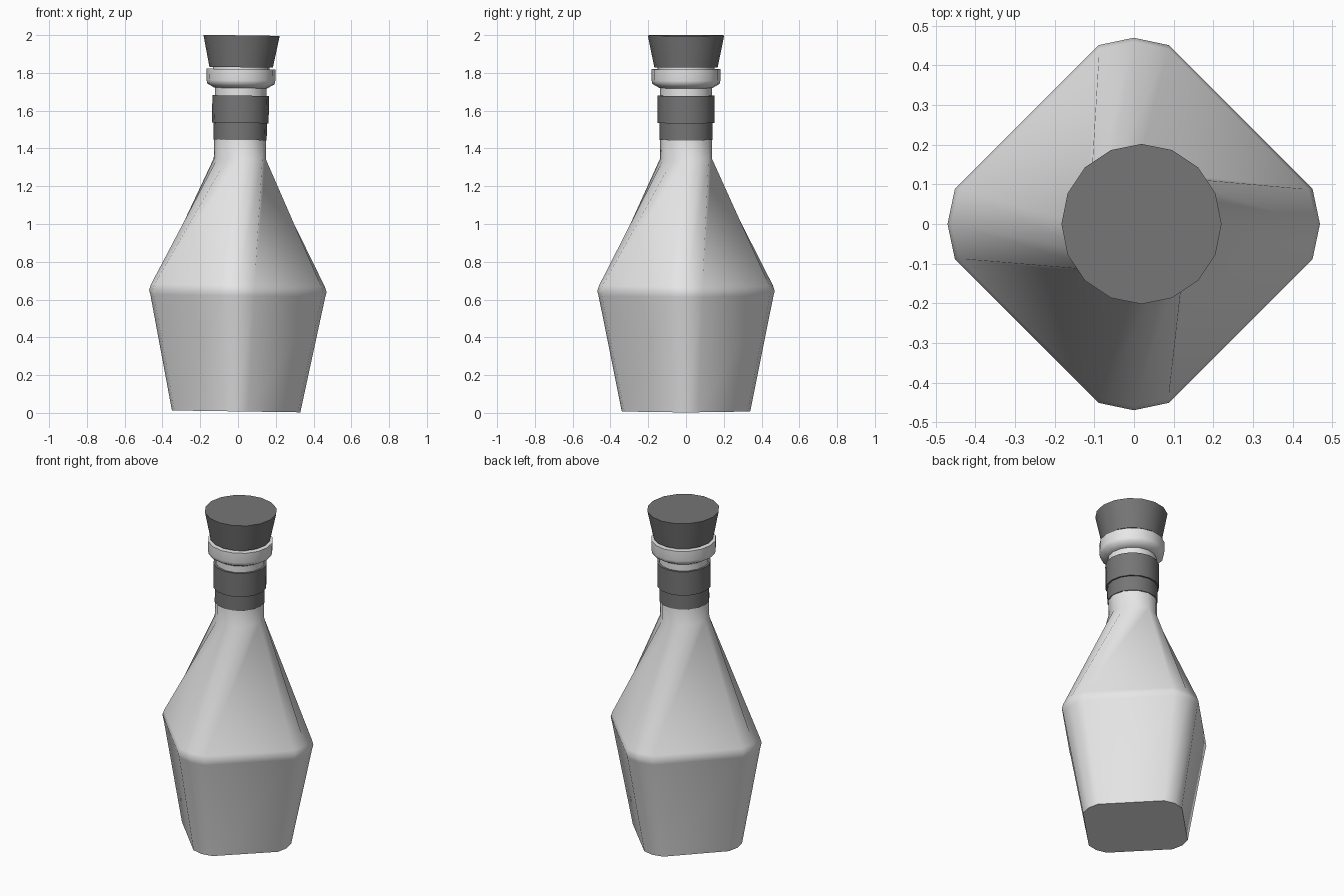
import bpy, bmesh
from math import sin, cos, pi, radians
from mathutils import Matrix

cube = bpy.data.objects.get("Cube")
if cube:
    bpy.data.objects.remove(cube, do_unlink=True)


def material(name, value):
    m = bpy.data.materials.new(name)
    m.use_nodes = True
    colour = (value, value, value, 1)
    m.diffuse_color = colour
    m.node_tree.nodes["Principled BSDF"].inputs["Base Color"].default_value = colour
    return m


pale_glass = material("pale_glass", 0.8)
dark_grey = material("dark_grey", 0.18)

# The whole bottle leans very slightly towards its left
LEAN = Matrix.Translation((-0.01, 0, 0.005)) @ Matrix.Rotation(0.0145, 4, "Y")


def circle(r, sides=16):
    return [(r * cos(2 * pi * i / sides), r * sin(2 * pi * i / sides))
            for i in range(sides)]


def rounded_diamond(r):
    """Square standing on its corner, each corner cut to three points."""
    pts = []
    for q in range(4):
        c, s = cos(q * pi / 2), sin(q * pi / 2)
        for x, y in ((0.96, -0.19), (1, 0), (0.96, 0.19)):
            pts.append((r * (x * c - y * s), r * (x * s + y * c)))
    return pts


def loft(name, rings, mat, angle):
    """Skin a stack of (outline, height) rings and cap both ends."""
    bm = bmesh.new()
    loops = [[bm.verts.new((x, y, z)) for x, y in pts] for pts, z in rings]
    n = len(loops[0])
    for a, b in zip(loops, loops[1:]):
        for i in range(n):
            j = (i + 1) % n
            bm.faces.new((a[i], a[j], b[j], b[i]))
    bm.faces.new(loops[0][::-1])
    bm.faces.new(loops[-1])
    bm.transform(LEAN)
    mesh = bpy.data.meshes.new(name)
    bm.to_mesh(mesh)
    bm.free()
    mesh.materials.append(mat)
    ob = bpy.data.objects.new(name, mesh)
    bpy.context.collection.objects.link(ob)
    bpy.ops.object.select_all(action="DESELECT")
    ob.select_set(True)
    bpy.context.view_layer.objects.active = ob
    bpy.ops.object.shade_smooth_by_angle(angle=radians(angle))
    return ob


def lathe(name, profile, mat):
    return loft(name, [(circle(r), z) for r, z in profile], mat, 50)


# Glass body: tapered diamond below, drawn in to a round neck above
loft("bottle_body", [
    (rounded_diamond(0.34), 0.003),
    (rounded_diamond(0.463), 0.615),
    (rounded_diamond(0.47), 0.64),
    (rounded_diamond(0.46), 0.67),
    (circle(0.138, 12), 1.34),
    (circle(0.137, 12), 1.50),
], pale_glass, 60)

# Upper neck and rolled lip
lathe("neck", [(0.137, 1.48), (0.137, 1.74)], pale_glass)
lathe("lip", [(0.14, 1.715), (0.178, 1.737), (0.182, 1.755),
              (0.182, 1.815)], pale_glass)
lathe("stopper_stem", [(0.15, 1.80), (0.15, 1.84)], pale_glass)

# Collar bands round the neck
lathe("lower_collar", [(0.141, 1.44), (0.141, 1.54)], dark_grey)
lathe("upper_collar", [(0.15, 1.53), (0.15, 1.675)], dark_grey)

# Flared stopper
lathe("stopper", [(0.168, 1.825), (0.202, 1.994)], dark_grey)
